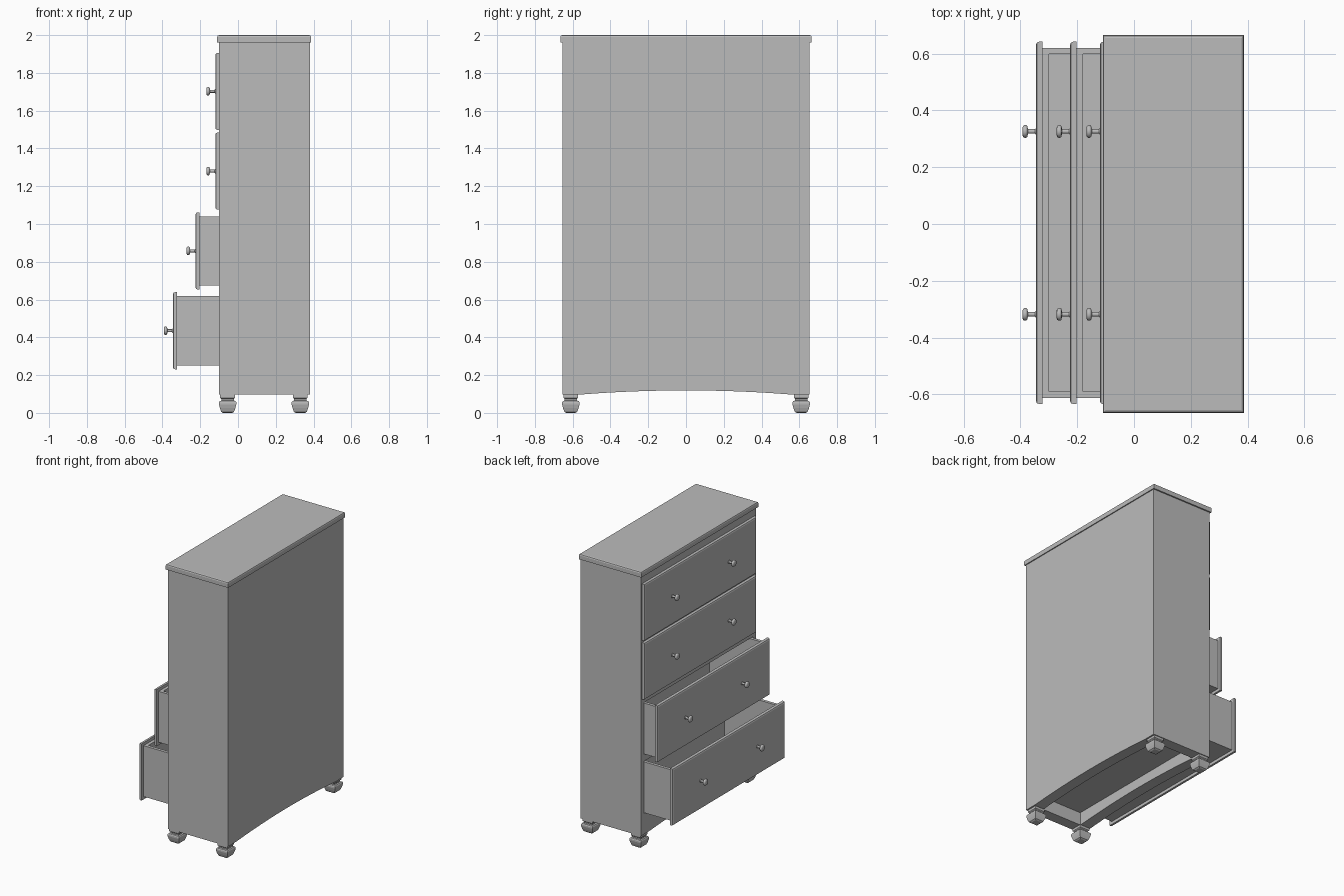
import bpy
import bmesh
import math
from mathutils import Matrix

old = bpy.data.objects.get("Cube")
if old:
    bpy.data.objects.remove(old, do_unlink=True)

grey = bpy.data.materials.new("plain_grey")
grey.use_nodes = True
GREY = (0.5, 0.5, 0.5, 1)
grey.diffuse_color = GREY
grey.node_tree.nodes["Principled BSDF"].inputs["Base Color"].default_value = GREY


def finish(name, bm, smooth=False):
    bmesh.ops.recalc_face_normals(bm, faces=bm.faces)
    mesh = bpy.data.meshes.new(name)
    bm.to_mesh(mesh)
    bm.free()
    mesh.materials.append(grey)
    obj = bpy.data.objects.new(name, mesh)
    bpy.context.collection.objects.link(obj)
    if smooth:
        bpy.ops.object.select_all(action="DESELECT")
        obj.select_set(True)
        bpy.context.view_layer.objects.active = obj
        bpy.ops.object.shade_smooth_by_angle(angle=math.radians(40))
    return obj


def add_box(bm, x, y, z):
    """Box from (low, high) ranges."""
    size = [r[1] - r[0] for r in (x, y, z)]
    mid = [sum(r) / 2 for r in (x, y, z)]
    return bmesh.ops.create_cube(
        bm, size=1, matrix=Matrix.Translation(mid) @ Matrix.Diagonal((*size, 1)))["verts"]


def board(name, x, y, z, axis=None, side=1, bevel=0.01):
    """Board whose edges around one face may be rounded."""
    bm = bmesh.new()
    add_box(bm, x, y, z)
    if axis is not None:
        bm.normal_update()
        face = next(f for f in bm.faces if f.normal[axis] * side > 0.9)
        bmesh.ops.bevel(bm, geom=list(face.edges), offset=bevel, segments=2,
                        profile=0.5, affect="EDGES")
    return finish(name, bm)


def loft(name, profile, sides, matrix, smooth=False):
    """Stack of regular rings (radius, height) closed at both ends."""
    bm = bmesh.new()
    rings = []
    for r, h in profile:
        rings.append([bm.verts.new(matrix @ Matrix.Rotation(
            math.tau * (i + 0.5) / sides, 4, "Z").to_3x3().to_4x4()
            @ Matrix.Translation((r, 0, h)).to_translation()) for i in range(sides)])
    for a, b in zip(rings, rings[1:]):
        for i in range(sides):
            j = (i + 1) % sides
            bm.faces.new((a[i], a[j], b[j], b[i]))
    bm.faces.new(rings[0])
    bm.faces.new(rings[-1])
    return finish(name, bm, smooth)


FRONT, BACK, HALF, BASE, TOP = -0.10, 0.38, 0.655, 0.097, 1.965
WALL, SKIRT = 0.034, 0.08


# Arched skirts at front and back
def arched_skirt(name, x0, x1):
    bm = bmesh.new()
    steps = 24
    outline = [(-HALF, BASE)]
    for i in range(steps + 1):
        t = 2 * i / steps - 1
        outline.append((0.56 * t, BASE + 0.022 * (1 - t * t)))
    outline += [(HALF, BASE), (HALF, 0.19), (-HALF, 0.19)]
    face = bm.faces.new([bm.verts.new((x0, y, z)) for y, z in outline])
    out = bmesh.ops.extrude_face_region(bm, geom=[face])["geom"]
    bmesh.ops.translate(bm, vec=(x1 - x0, 0, 0),
                        verts=[v for v in out if isinstance(v, bmesh.types.BMVert)])
    finish(name, bm)


arched_skirt("front_skirt", FRONT, FRONT + SKIRT)
arched_skirt("back_skirt", BACK - SKIRT, BACK)

# Carcass
for label, s in (("left", 1), ("right", -1)):
    board(label + "_side", (FRONT, BACK), sorted((s * HALF, s * (HALF - WALL))), (0.19, TOP))
    board(label + "_side_skirt", (FRONT + SKIRT, BACK - SKIRT),
          sorted((s * HALF, s * (HALF - SKIRT))), (BASE, 0.19))
INNER = (WALL - HALF, HALF - WALL)
board("back_panel", (BACK - 0.02, BACK), INNER, (0.19, TOP))
board("bottom_board", (FRONT, BACK - 0.02), INNER, (0.19, 0.247))
board("top_slab", (-0.11, 0.387), (-0.665, 0.665), (1.962, 2.0), axis=2)

# Feet
foot = [(0.025, 0), (0.034, 0.006), (0.041, 0.025), (0.046, 0.045), (0.046, 0.056),
        (0.042, 0.062), (0.033, 0.065), (0.033, 0.074), (0.039, 0.08), (0.039, BASE)]
foot = [(r * math.sqrt(2), h) for r, h in foot]
for xn, x in (("front", -0.055), ("back", 0.33)):
    for yn, y in (("left", 0.61), ("right", -0.61)):
        loft(f"{xn}_{yn}_foot", foot, 4, Matrix.Translation((x, y, 0)))

# Drawers with knobs, and the rails above them
knob = [(0.012, 0), (0.008, 0.004), (0.008, 0.028), (0.02, 0.031),
        (0.023, 0.035), (0.023, 0.041), (0.019, 0.046), (0.01, 0.048)]
SHIFT = 0.004
for n, x in enumerate((-0.345, -0.225, -0.12, -0.12)):
    mid = 0.435 + 0.4225 * n
    low, high = mid - 0.183, mid + 0.183
    tag = f"drawer_{n + 1}"
    board(tag + "_front", (x, x + 0.022), (SHIFT - 0.638, SHIFT + 0.638),
          (mid - 0.204, mid + 0.204), axis=0, side=-1, bevel=0.011)
    a, b = x + 0.022, x + 0.472
    y0, y1 = SHIFT - 0.616, SHIFT + 0.616
    bm = bmesh.new()
    add_box(bm, (a, a + 0.023), (y0, y1), (low, high))
    add_box(bm, (b - 0.02, b), (y0, y1), (low, high))
    add_box(bm, (a + 0.023, b - 0.02), (y0, y0 + 0.022), (low, high))
    add_box(bm, (a + 0.023, b - 0.02), (y1 - 0.022, y1), (low, high))
    add_box(bm, (a + 0.023, b - 0.02), (y0 + 0.022, y1 - 0.022), (low, low + 0.02))
    finish(tag + "_box", bm)
    for yn, y in (("left", 0.322), ("right", -0.322)):
        place = Matrix.Translation((x, SHIFT + y, mid)) @ Matrix.Rotation(-math.pi / 2, 4, "Y")
        loft(f"{tag}_{yn}_knob", knob, 16, place, smooth=True)
    top = TOP if n == 3 else mid + 0.4225 - 0.187
    board(tag + "_rail", (FRONT, FRONT + 0.05), INNER, (high + 0.004, top))
